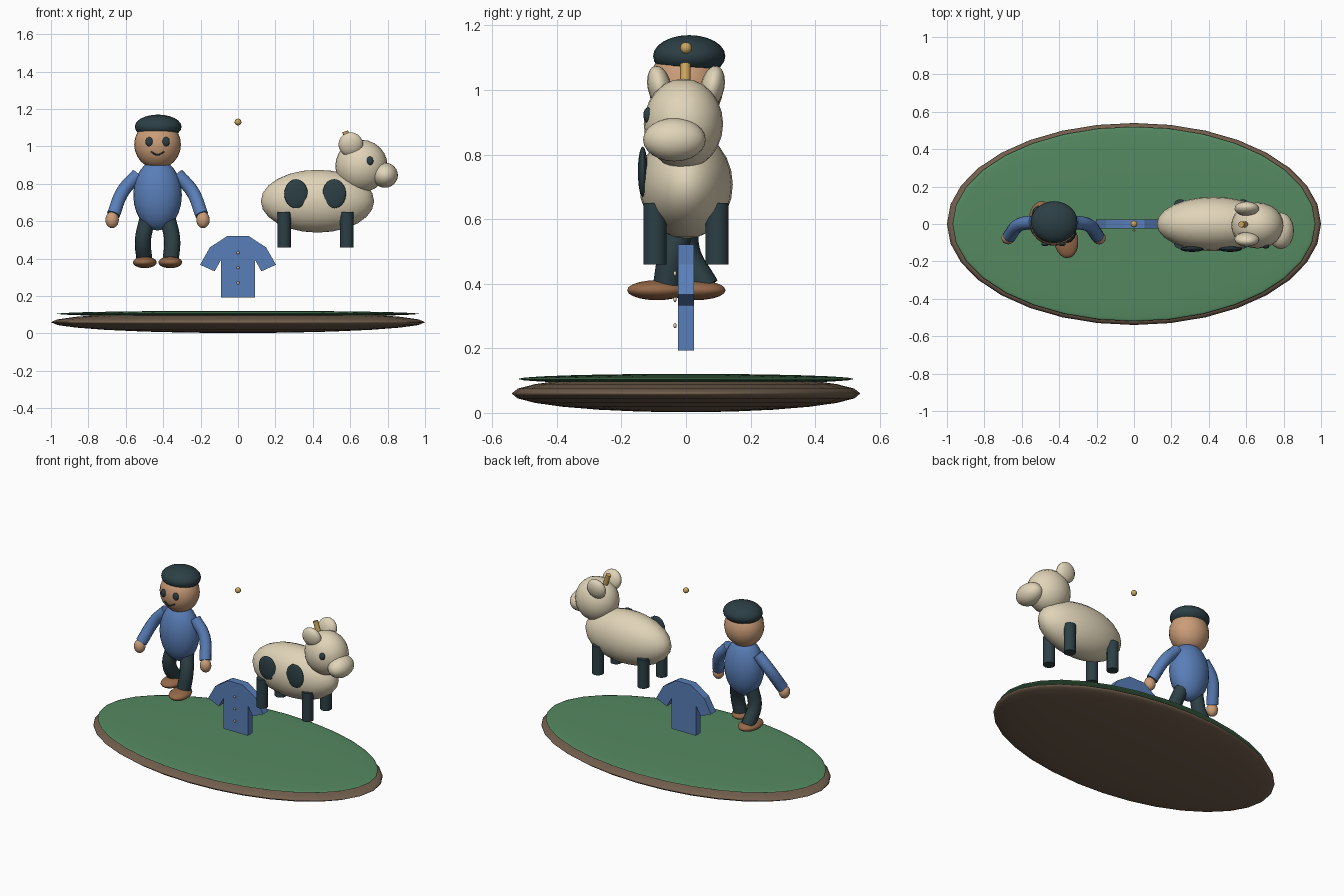
import bpy, bmesh, math
from mathutils import Vector

if "Cube" in bpy.data.objects:
    bpy.data.objects.remove(bpy.data.objects["Cube"])


def material(name, rgb):
    m = bpy.data.materials.new(name)
    m.diffuse_color = (*rgb, 1)
    m.use_nodes = True
    m.node_tree.nodes["Principled BSDF"].inputs["Base Color"].default_value = m.diffuse_color
    return m


BLUE = material("blue", (.10, .21, .48))
CREAM = material("cream", (.75, .66, .48))
GREEN = material("green", (.09, .25, .12))
BROWN = material("brown", (.17, .115, .075))
SKIN = material("skin", (.60, .34, .19))
DARK = material("dark", (.025, .05, .06))
SHOE = material("shoe", (.30, .14, .065))
GOLD = material("gold", (.60, .38, .11))
PEARL = material("pearl", (.75, .65, .4))


def finish(o, name, mat, smooth=True):
    o.name = name
    o.data.materials.clear()
    o.data.materials.append(mat)
    if smooth:
        bpy.ops.object.shade_smooth_by_angle(angle=math.radians(40))
    return o


def ball(name, loc, radii, mat, seg=24, rings=12, rot=(0, 0, 0)):
    bpy.ops.mesh.primitive_uv_sphere_add(segments=seg, ring_count=rings, radius=1, location=loc, rotation=rot)
    o = bpy.context.object
    o.scale = radii
    bpy.ops.object.shade_smooth()
    return finish(o, name, mat, False)


def rod(name, a, b, r, mat, sides=16):
    a, b = Vector(a), Vector(b)
    d = b - a
    bpy.ops.mesh.primitive_cylinder_add(vertices=sides, radius=r, depth=d.length, location=(a + b) / 2,
                                        rotation=d.to_track_quat('Z', 'Y').to_euler())
    return finish(bpy.context.object, name, mat)


def tube(name, pts, r, mat):
    cu = bpy.data.curves.new(name, 'CURVE')
    cu.dimensions = '3D'
    cu.bevel_depth, cu.bevel_resolution, cu.use_fill_caps = r, 4, True
    cu.resolution_u = 8
    sp = cu.splines.new('BEZIER')
    sp.bezier_points.add(len(pts) - 1)
    for p, co in zip(sp.bezier_points, pts):
        p.co = co
        p.handle_left_type = p.handle_right_type = 'AUTO'
    o = bpy.data.objects.new(name, cu)
    bpy.context.collection.objects.link(o)
    bpy.ops.object.select_all(action='DESELECT')
    o.select_set(True)
    bpy.context.view_layer.objects.active = o
    bpy.ops.object.convert(target='MESH')
    return finish(bpy.context.object, name, mat)


# Oval ground: soil with a thin grass layer
ball("soil", (0, 0, .06), (1, .54, .058), BROWN, 32, 12)
ball("grass", (0, 0, .105), (.97, .52, .016), GREEN, 32, 12)

# Farmer: torso, head, cap
PX = -.43
ball("torso", (PX, 0, .74), (.13, .105, .19), BLUE)
ball("head", (PX, 0, 1.01), (.125, .115, .13), SKIN)
ball("cap", (PX + .003, .01, 1.105), (.125, .112, .065), DARK)

# Farmer: face, arms and hands
tube("mouth", [(PX - .036, -.106, .972), (PX, -.112, .955), (PX + .036, -.106, .972)], .004, DARK)
for s, side in ((-1, "left"), (1, "right")):
    ball(f"{side}_eye", (PX + s * .045, -.106, 1.025), (.02, .013, .025), DARK, 16, 8)
    tube(f"{side}_arm", [(PX + s * .105, .01, .85), (PX + s * .185, -.005, .76),
                         (PX + s * .236, -.065, .635)], .036, BLUE)
    ball(f"{side}_hand", (PX + s * .243, -.075, .607), (.036, .034, .044), SKIN, 16, 10)

# Farmer: striding legs and shoes
for s, side, y in ((-1, "left", .06), (1, "right", -.06)):
    tube(f"{side}_leg", [(PX + s * .055, 0, .61), (PX + s * .078, y * .35 - .02, .50),
                         (PX + s * .07, y, .39)], .043, DARK)
    ball(f"{side}_shoe", (PX + s * .068, y - .03, .38), (.064, .093, .031), SHOE, 20, 10,
         (0, 0, s * math.radians(6)))

# Shirt: half outline mirrored, then extruded
half = [(.055, .522), (.15, .46), (.203, .367), (.125, .332), (.09, .395), (.09, .193)]
outline = half + [(-x, z) for x, z in reversed(half)]
bm = bmesh.new()
face = bm.faces.new([bm.verts.new((x, -.025, z)) for x, z in outline])
ext = bmesh.ops.extrude_face_region(bm, geom=[face])
bmesh.ops.translate(bm, vec=(0, .05, 0), verts=[v for v in ext["geom"] if isinstance(v, bmesh.types.BMVert)])
bmesh.ops.recalc_face_normals(bm, faces=bm.faces)
me = bpy.data.meshes.new("shirt")
bm.to_mesh(me)
bm.free()
shirt = bpy.data.objects.new("shirt", me)
bpy.context.collection.objects.link(shirt)
finish(shirt, "shirt", BLUE, False)
for i in range(3):
    ball(f"button_{i + 1}", (0, -.034, .432 - i * .081), (.008, .005, .008), PEARL, 12, 6)

# Floating bead
ball("bead", (0, 0, 1.13), (.018, .018, .018), GOLD, 16, 10)

# Cow: body, head, muzzle
ball("cow_body", (.425, 0, .707), (.303, .145, .168), CREAM)
ball("cow_head", (.66, -.008, .895), (.14, .123, .14), CREAM)
ball("cow_muzzle", (.785, -.036, .846), (.07, .097, .067), CREAM)
ball("cow_eye", (.705, -.118, .922), (.019, .014, .024), DARK, 16, 8)
rod("cow_horn", (.605, -.002, .985), (.573, -.002, 1.08), .016, GOLD)

# Cow: ears and legs
for s, side in ((-1, "near"), (1, "far")):
    ball(f"{side}_ear", (.603, s * .082, 1.01), (.066, .037, .066), CREAM, 16, 10, (-s * math.radians(12), 0, 0))
    for x, end in ((.247, "back"), (.582, "front")):
        rod(f"{side}_{end}_leg", (x, s * .096, .46), (x, s * .096, .65), .036, DARK)

# Cow: two patches on the front side
for x, name in ((.31, "rear_patch"), (.515, "fore_patch")):
    ball(name, (x, -.134, .747), (.063, .015, .078), DARK, 20, 10)
